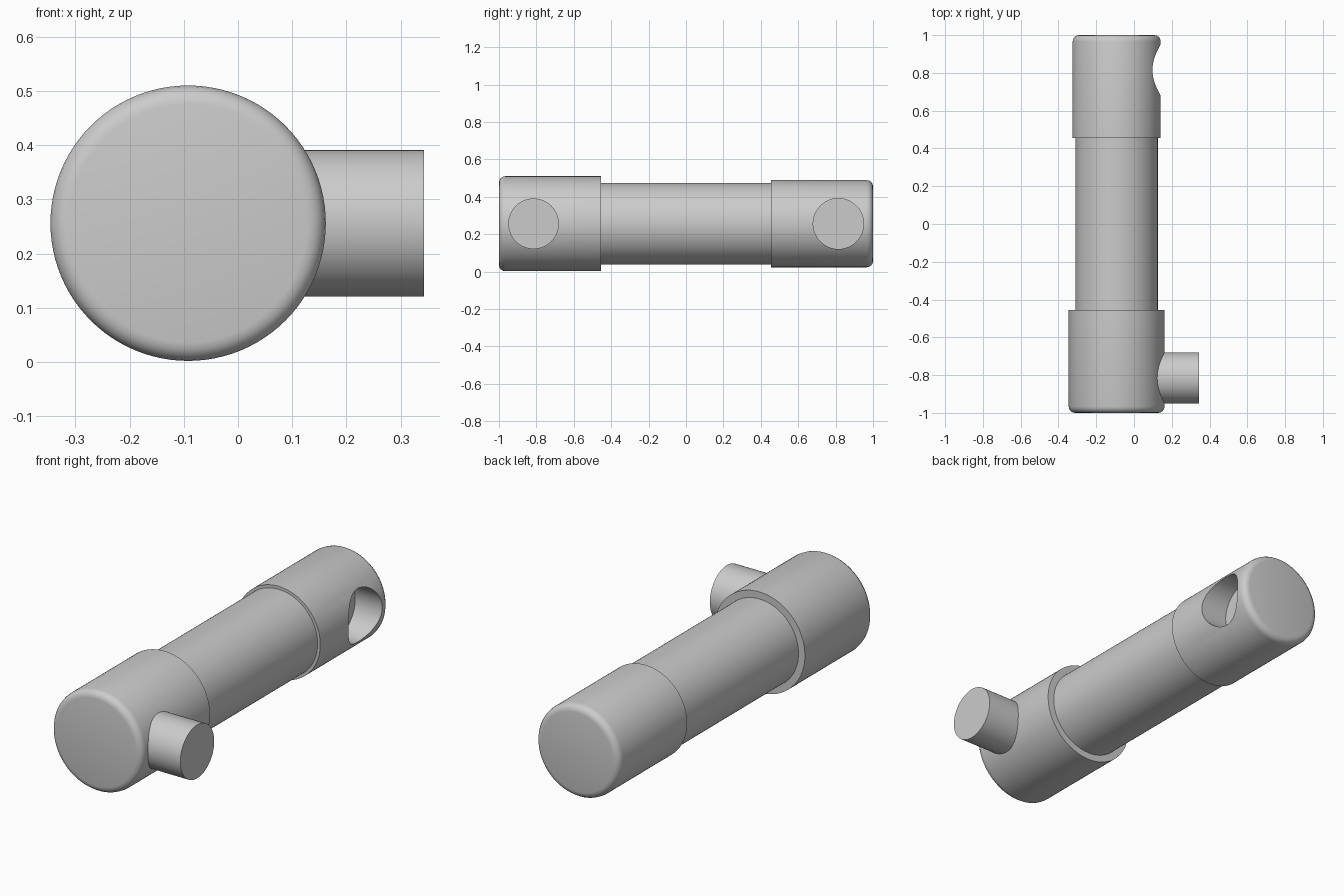
import bpy, bmesh, math
from mathutils import Matrix

default = bpy.data.objects.get("Cube")
if default:
    bpy.data.objects.remove(default, do_unlink=True)

AXIS_X, AXIS_Z = -0.092, 0.256
PEG_RADIUS, PEG_Y = 0.135, 0.815

grey = bpy.data.materials.new("plain_grey")
grey.use_nodes = True
colour = (0.6, 0.6, 0.6, 1)
grey.diffuse_color = colour
grey.node_tree.nodes["Principled BSDF"].inputs["Base Color"].default_value = colour


def cylinder(name, radius, start, end, axis, centre, bevel=0.0):
    """Cylinder from start to end along an axis; bevel rounds the rim at end."""
    bm = bmesh.new()
    bmesh.ops.create_cone(bm, cap_ends=True, segments=96, radius1=radius,
                          radius2=radius, depth=abs(end - start))
    if bevel:
        rim = [e for e in bm.edges if all(v.co.z > 0 for v in e.verts)]
        bmesh.ops.bevel(bm, geom=rim, offset=bevel, segments=4,
                        profile=0.5, affect='EDGES')
    # Turn the local +z end towards the requested direction
    sign = 1 if end > start else -1
    if axis == 'X':
        turn = Matrix.Rotation(sign * math.pi / 2, 4, 'Y')
        place = ((start + end) / 2, centre[0], centre[1])
    else:
        turn = Matrix.Rotation(-sign * math.pi / 2, 4, 'X')
        place = (centre[0], (start + end) / 2, centre[1])
    bm.transform(Matrix.Translation(place) @ turn)
    mesh = bpy.data.meshes.new(name)
    bm.to_mesh(mesh)
    bm.free()
    mesh.materials.append(grey)
    obj = bpy.data.objects.new(name, mesh)
    bpy.context.collection.objects.link(obj)
    return obj


def smooth(obj):
    bpy.ops.object.select_all(action='DESELECT')
    obj.select_set(True)
    bpy.context.view_layer.objects.active = obj
    bpy.ops.object.shade_smooth_by_angle(angle=math.radians(35))


centre = (AXIS_X, AXIS_Z)

# Shaft and the two end collars
shaft = cylinder("shaft", 0.218, -0.46, 0.46, 'Y', centre)
front_collar = cylinder("front_collar", 0.254, -0.455, -1.0, 'Y', centre, 0.034)
back_collar = cylinder("back_collar", 0.233, 0.455, 1.0, 'Y', centre, 0.034)

# Side peg on the front collar
peg = cylinder("side_peg", PEG_RADIUS, 0.05, 0.343, 'X', (-PEG_Y, AXIS_Z))

# Blind socket in the back collar
cutter = cylinder("socket_cutter", PEG_RADIUS, -0.01, 0.4, 'X', (PEG_Y, AXIS_Z))
cutter.hide_render = True
cut = back_collar.modifiers.new("socket", 'BOOLEAN')
cut.operation = 'DIFFERENCE'
cut.solver = 'EXACT'
cut.object = cutter
bpy.context.view_layer.objects.active = back_collar
back_collar.select_set(True)
bpy.ops.object.modifier_apply(modifier=cut.name)
bpy.data.objects.remove(cutter, do_unlink=True)

for part in (shaft, front_collar, back_collar, peg):
    smooth(part)
